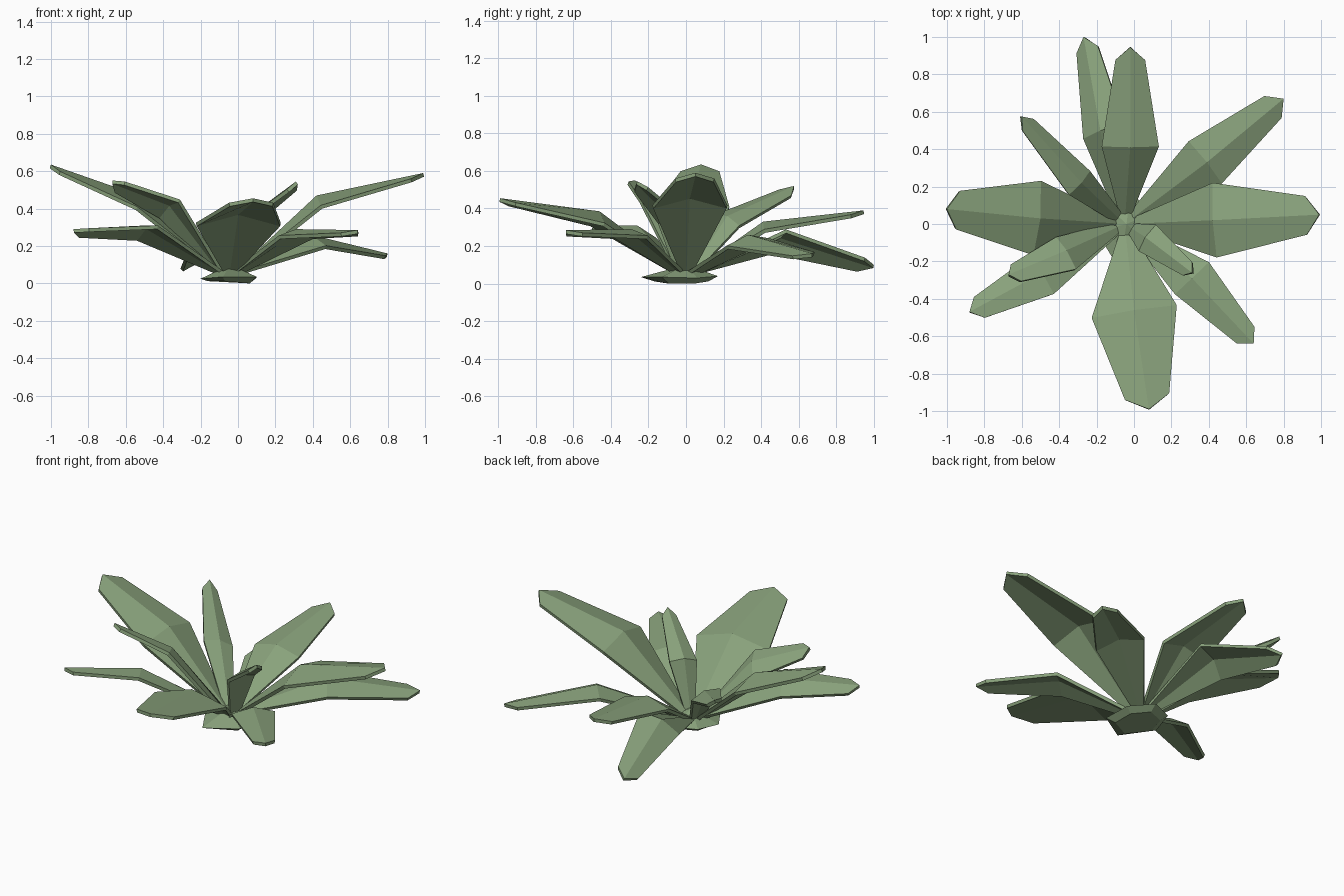
import bpy, math
from mathutils import Vector

if "Cube" in bpy.data.objects:
    bpy.data.objects.remove(bpy.data.objects["Cube"])

green = bpy.data.materials.new("leaf_green")
green.diffuse_color = (0.25, 0.36, 0.20, 1)
green.use_nodes = True
green.node_tree.nodes["Principled BSDF"].inputs["Base Color"].default_value = green.diffuse_color
ROOT = Vector((-0.05, 0.0, 0.07))
UP = Vector((0, 0, 1))


def make(name, verts, faces):
    mesh = bpy.data.meshes.new(name)
    mesh.from_pydata([tuple(v) for v in verts], [], faces)
    mesh.update()
    obj = bpy.data.objects.new(name, mesh)
    bpy.context.collection.objects.link(obj)
    mesh.materials.append(green)
    return obj


def leaf(name, mid, tip, width, roll):
    """Ridged leaf: narrow root, wide bend, blunt three-point tip."""
    mid, tip = Vector(mid), Vector(tip)
    along = (tip - mid).normalized()
    flat = UP.cross(along).normalized()
    normal = along.cross(flat)
    r = math.radians(roll)
    side = flat * math.cos(r) + normal * math.sin(r)
    norm = normal * math.cos(r) - flat * math.sin(r)
    out = Vector((mid.x - ROOT.x, mid.y - ROOT.y, 0)).normalized()
    root = ROOT + out * 0.04
    rside = UP.cross(out) * 0.03
    shoulder = mid.lerp(tip, 0.87) - norm * 0.015
    drop = norm * width * 0.27
    verts = [root + rside - UP * 0.01, root, root - rside - UP * 0.01,
             mid + side * width - drop, mid, mid - side * width - drop,
             shoulder + side * width * 0.52, tip, shoulder - side * width * 0.52]
    faces = [(0, 3, 4, 1), (1, 4, 5, 2), (3, 6, 7, 4), (4, 7, 8, 5)]
    faces = [f[::-1] for f in faces]
    obj = make(name, verts, faces)
    if sum(p.normal.dot(norm) for p in obj.data.polygons) < 0:
        obj.data.flip_normals()
    mod = obj.modifiers.new("thickness", 'SOLIDIFY')
    mod.thickness = 0.02
    mod.offset = -1


# Leaves: bend point, tip, half width, roll (positive lifts the left edge)
leaf("leaf_right", (0.42, 0.02, 0.47), (0.99, 0.05, 0.59), 0.20, 0)
leaf("leaf_left", (-0.50, 0.03, 0.46), (-1.0, 0.08, 0.635), 0.20, 0)
leaf("leaf_front", (0.0, -0.46, 0.385), (0.08, -0.99, 0.455), 0.23, 0)
leaf("leaf_back", (-0.02, 0.41, 0.33), (-0.02, 0.945, 0.39), 0.153, 0)
leaf("leaf_back_low", (-0.18, 0.50, 0.26), (-0.27, 1.0, 0.10), 0.13, -28)
leaf("leaf_back_right", (0.39, 0.33, 0.26), (0.80, 0.67, 0.16), 0.145, 8)
leaf("leaf_front_right", (0.31, -0.29, 0.29), (0.64, -0.64, 0.285), 0.125, 0)
leaf("leaf_front_left", (-0.49, -0.26, 0.31), (-0.88, -0.47, 0.29), 0.125, 15)
leaf("leaf_front_left_high", (-0.36, -0.14, 0.43), (-0.67, -0.27, 0.55), 0.11, 25)
leaf("leaf_back_left", (-0.28, 0.22, 0.36), (-0.60, 0.575, 0.52), 0.09, 20)
leaf("leaf_inner", (0.06, -0.07, 0.36), (0.31, -0.26, 0.545), 0.085, 8)

# Crown: lopsided six-sided base with a low pointed top
rim = [(-0.2, -0.04, 0.025), (-0.08, -0.24, 0.035), (0.1, -0.13, 0.035),
       (0.1, 0.06, 0.03), (-0.02, 0.17, 0.04), (-0.16, 0.11, 0.04)]
foot = [(-0.05 + (x + 0.05) * 0.75, y * 0.7, 0.0 if x > 0 else 0.012) for x, y, z in rim]
n = len(rim)
faces = [tuple(range(n, 2 * n))[::-1]]
for i in range(n):
    j = (i + 1) % n
    faces += [(i, j, 2 * n), (i, n + i, n + j, j)]
make("crown", rim + foot + [(-0.04, 0.0, 0.1)], faces)
